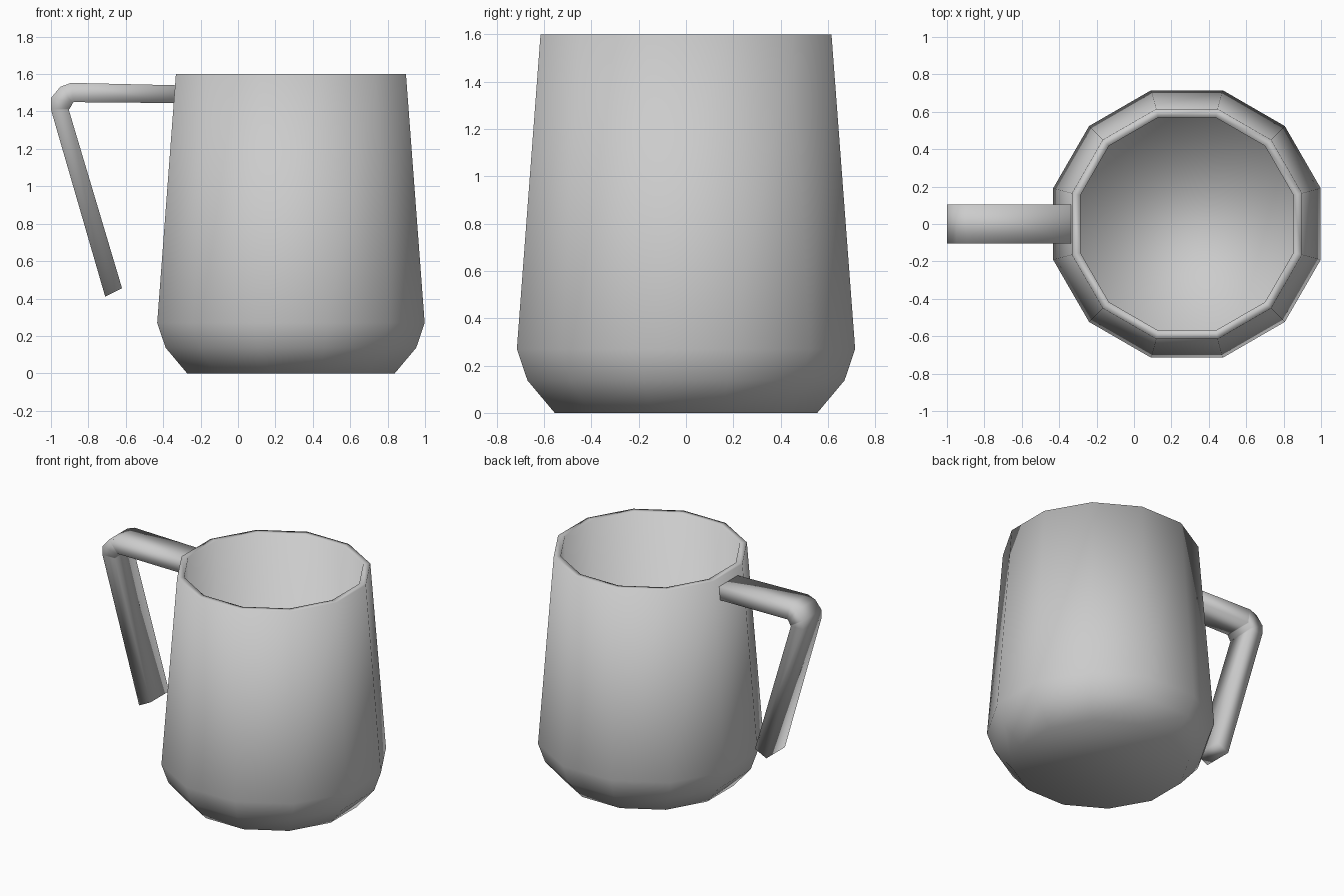
import bpy, bmesh, math

if "Cube" in bpy.data.objects:
    bpy.data.objects.remove(bpy.data.objects["Cube"])

CX, SIDES = 0.283, 12


def finish(bm, name, angle):
    bmesh.ops.recalc_face_normals(bm, faces=bm.faces)
    me = bpy.data.meshes.new(name)
    bm.to_mesh(me)
    bm.free()
    ob = bpy.data.objects.new(name, me)
    bpy.context.collection.objects.link(ob)
    bpy.ops.object.select_all(action='DESELECT')
    ob.select_set(True)
    bpy.context.view_layer.objects.active = ob
    bpy.ops.object.shade_smooth_by_angle(angle=math.radians(angle))
    return ob


def skin(bm, rings):
    # Bridge consecutive closed rings and cap both ends
    for a, b in zip(rings, rings[1:]):
        n = len(a)
        for i in range(n):
            j = (i + 1) % n
            bm.faces.new((a[i], a[j], b[j], b[i]))
    bm.faces.new(rings[0])
    bm.faces.new(rings[-1])


# Mug body: (flat-to-centre distance, height), outside up then inside down
profile = [(0.555, 0), (0.67, 0.137), (0.715, 0.27), (0.615, 1.6),
           (0.57, 1.6), (0.57, 0.14)]
bm = bmesh.new()
rings = []
for apothem, z in profile:
    r = apothem / math.cos(math.pi / SIDES)
    angles = [(i + 0.5) * math.tau / SIDES for i in range(SIDES)]
    rings.append([bm.verts.new((CX + r * math.cos(a), r * math.sin(a), z)) for a in angles])
skin(bm, rings)
finish(bm, "mug_body", 91)

# Handle: flat bar swept through paired outer / inner side points (x, z)
outer = [(-0.325, 1.54), (-0.893, 1.553), (-0.95, 1.532), (-1.0, 1.472), (-1.0, 1.41), (-0.71, 0.41)]
inner = [(-0.325, 1.445), (-0.88, 1.45), (-0.882, 1.447), (-0.9, 1.415), (-0.905, 1.41), (-0.62, 0.455)]
W = 0.105
bm = bmesh.new()
rings = []
for (ox, oz), (ix, iz) in zip(outer, inner):
    rings.append([bm.verts.new(p) for p in
                  ((ox, -W, oz), (ox, W, oz), (ix, W, iz), (ix, -W, iz))])
skin(bm, rings)
finish(bm, "handle", 180)
